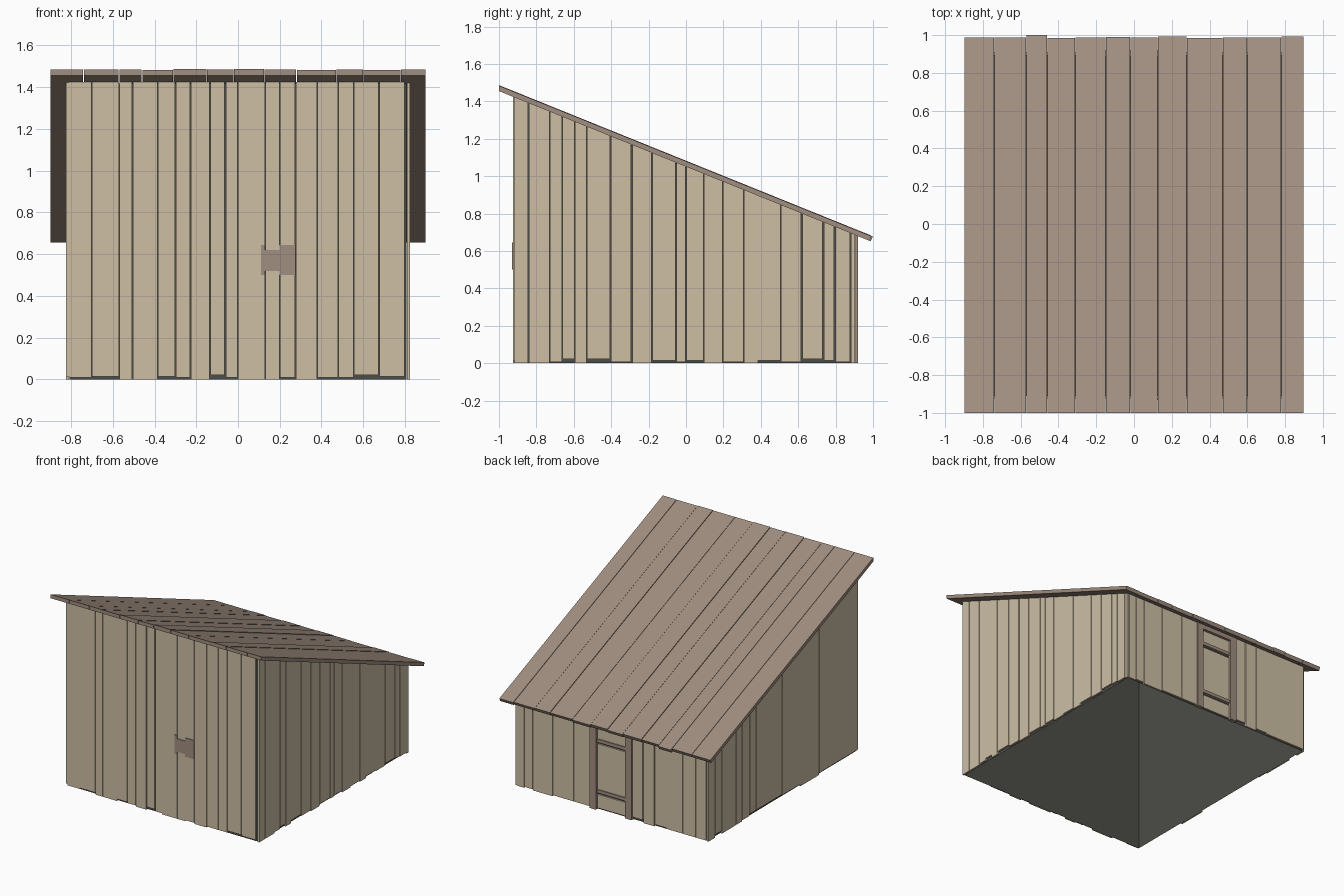
import bpy, bmesh, random

random.seed(4)
cube = bpy.data.objects.get("Cube")
if cube:
    bpy.data.objects.remove(cube, do_unlink=True)


def make_material(name, rgb):
    linear = [((c / 255 + 0.055) / 1.055) ** 2.4 for c in rgb]
    mat = bpy.data.materials.new(name)
    mat.use_nodes = True
    mat.diffuse_color = (*linear, 1)
    mat.node_tree.nodes["Principled BSDF"].inputs["Base Color"].default_value = (*linear, 1)
    return mat


pale_wood = make_material("pale wood", (205, 191, 165))
brown_wood = make_material("brown wood", (160, 142, 128))
dark_lining = make_material("dark lining", (76, 76, 72))


def roof_under(y):
    """Height of the underside of the sloping roof."""
    return 1.455 - 0.404 * (y + 1)


def slab(bm, xs, ys, bottom, top):
    """Add a block whose bottom and top heights are numbers or functions of y."""
    def height(h, y):
        return h(y) if callable(h) else h
    made = bmesh.ops.create_cube(bm, size=2)["verts"]
    for v in made:
        is_top = v.co.z > 0
        v.co.x = xs[v.co.x > 0]
        v.co.y = ys[v.co.y > 0]
        v.co.z = height(top if is_top else bottom, v.co.y)
    return made


def finish(bm, name, mat):
    bmesh.ops.recalc_face_normals(bm, faces=bm.faces)
    mesh = bpy.data.meshes.new(name)
    bm.to_mesh(mesh)
    bm.free()
    mesh.materials.append(mat)
    obj = bpy.data.objects.new(name, mesh)
    bpy.context.collection.objects.link(obj)
    return obj


def plank_wall(name, edges, depth, along_x):
    """Row of boards between successive edges, with uneven gaps and feet."""
    bm = bmesh.new()
    for a, b in zip(edges, edges[1:]):
        gap = random.choice((0.001, 0.002, 0.004))
        span = (a + gap, b - gap)
        foot = random.choice((0, 0, 0.008, 0.015, 0.022))
        xs, ys = (span, depth) if along_x else (depth, span)
        slab(bm, xs, ys, foot, roof_under)
    return finish(bm, name, pale_wood)


# Dark lining behind the boards, open underneath
bm = bmesh.new()
slab(bm, (-0.808, 0.808), (-0.91, 0.895), 0, lambda y: roof_under(y) - 0.002)
bm.faces.ensure_lookup_table()
floor = [f for f in bm.faces if all(v.co.z < 0.01 for v in f.verts)]
bmesh.ops.delete(bm, geom=floor, context="FACES")
finish(bm, "inner_lining", dark_lining)

# Board walls
front_edges = (-0.81, -0.7, -0.57, -0.505, -0.385, -0.3, -0.225, -0.135, -0.06, 0,
               0.13, 0.2, 0.275, 0.38, 0.48, 0.555, 0.675, 0.8)
plank_wall("front_wall", front_edges, (-0.925, -0.912), True)
left_edges = (-0.92, -0.84, -0.73, -0.66, -0.595, -0.53, -0.405, -0.29, -0.18, -0.055, 0,
              0.095, 0.195, 0.31, 0.385, 0.505, 0.62, 0.735, 0.795, 0.88, 0.905)
plank_wall("left_wall", left_edges, (0.81, 0.823), False)
right_edges = (-0.92, -0.66, -0.45, -0.22, 0, 0.32, 0.4, 0.49, 0.56, 0.74, 0.82, 0.905)
plank_wall("right_wall", right_edges, (-0.823, -0.81), False)
plank_wall("back_wall_left", (0.18, 0.32, 0.5, 0.67, 0.74, 0.81), (0.897, 0.91), True)
plank_wall("back_wall_right", (-0.81, -0.72, -0.61, -0.47, -0.37, -0.27, -0.18),
           (0.897, 0.91), True)

# Sloping roof boards with ragged lower ends
roof_edges = (-0.9, -0.74, -0.57, -0.46, -0.31, -0.15, -0.02, 0.125, 0.28, 0.47, 0.6, 0.78, 0.9)
bm = bmesh.new()
for a, b in zip(roof_edges, roof_edges[1:]):
    end = random.uniform(0.985, 1)
    lift = random.uniform(0.028, 0.032)
    board = slab(bm, (a + 0.0015, b - 0.0015), (-1, end), roof_under,
                 lambda y: roof_under(y) + lift)
    for v in board:
        if v.co.y > 0 and v.co.z < roof_under(end) + 0.01:
            v.co.y -= 0.012
            v.co.z = roof_under(v.co.y)
finish(bm, "roof_boards", brown_wood)

# Back doorway frame
bm = bmesh.new()
for side in (-1, 1):
    slab(bm, sorted((side * 0.125, side * 0.18)), (0.89, 0.92), 0, roof_under)
slab(bm, (-0.125, 0.125), (0.89, 0.92), 0.645, roof_under)
finish(bm, "door_frame", brown_wood)

# Door leaf in three panels, with a cross rail over each joint
bm = bmesh.new()
for low, high in ((0.01, 0.115), (0.13, 0.505), (0.52, 0.64)):
    slab(bm, (-0.12, 0.12), (0.892, 0.906), low, high)
finish(bm, "door_panels", pale_wood)
bm = bmesh.new()
for z in (0.13, 0.52):
    slab(bm, (-0.12, 0.12), (0.9, 0.914), z, z + 0.025)
finish(bm, "door_rails", brown_wood)

# Patch plate on the front wall
bm = bmesh.new()
slab(bm, (0.11, 0.13), (-0.931, -0.92), 0.5, 0.645)
slab(bm, (0.13, 0.2), (-0.931, -0.92), 0.52, 0.62)
slab(bm, (0.2, 0.275), (-0.931, -0.92), 0.5, 0.645)
finish(bm, "front_patch", brown_wood)
